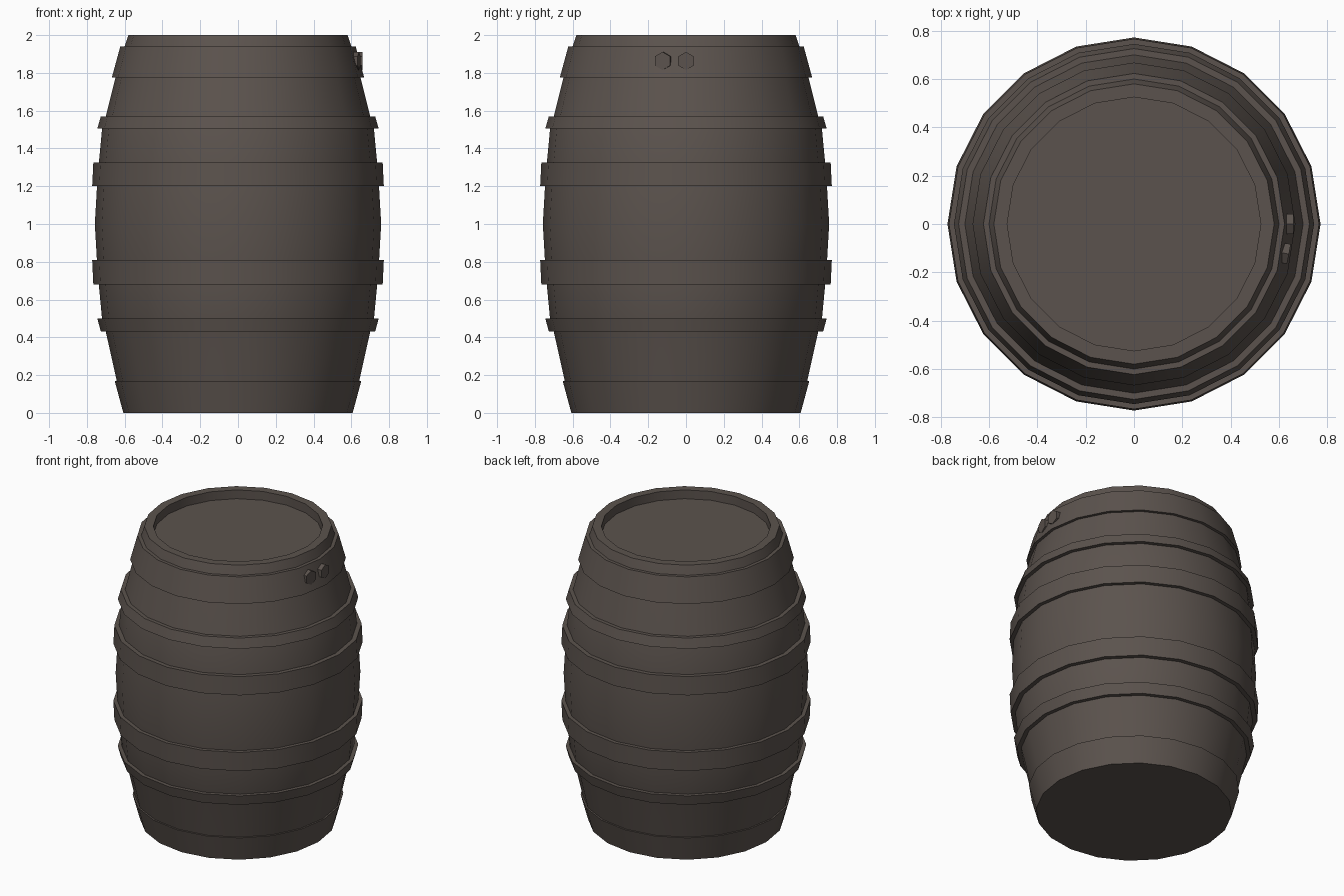
import bpy
import bmesh
from math import cos, sin, tau, radians
from mathutils import Matrix

SIDES = 20

cube = bpy.data.objects.get("Cube")
if cube:
    bpy.data.objects.remove(cube)


def make_material(name, colour):
    mat = bpy.data.materials.new(name)
    mat.use_nodes = True
    mat.diffuse_color = colour
    bsdf = mat.node_tree.nodes["Principled BSDF"]
    bsdf.inputs["Base Color"].default_value = colour
    bsdf.inputs["Roughness"].default_value = 0.9
    return mat


dark_wood = make_material("dark_wood", (0.105, 0.086, 0.075, 1))


def finish(bm, name, smooth=True):
    bmesh.ops.recalc_face_normals(bm, faces=bm.faces)
    mesh = bpy.data.meshes.new(name)
    bm.to_mesh(mesh)
    bm.free()
    mesh.materials.append(dark_wood)
    obj = bpy.data.objects.new(name, mesh)
    bpy.context.collection.objects.link(obj)
    if smooth:
        bpy.ops.object.select_all(action="DESELECT")
        obj.select_set(True)
        bpy.context.view_layer.objects.active = obj
        bpy.ops.object.shade_smooth_by_angle(angle=radians(30))
    return obj


def lathe(name, profile, closed):
    """Revolve (radius, height) points; cap the ends or close the section."""
    bm = bmesh.new()
    rings = [[bm.verts.new((r * cos(tau * i / SIDES), r * sin(tau * i / SIDES), z))
              for i in range(SIDES)] for r, z in profile]
    pairs = list(zip(rings, rings[1:]))
    if closed:
        pairs.append((rings[-1], rings[0]))
    else:
        bm.faces.new(rings[0])
        bm.faces.new(rings[-1])
    for a, b in pairs:
        for i in range(SIDES):
            j = (i + 1) % SIDES
            bm.faces.new((a[i], a[j], b[j], b[i]))
    return finish(bm, name)


# Bulging body with a raised rim around the sunken lid
half = [(0.70, 0.43), (0.72, 0.50), (0.737, 0.68), (0.747, 0.81)]
body = [(0.595, 0.0), (0.642, 0.17)] + half + [(0.758, 1.0)]
body += [(r, 2 - z) for r, z in reversed(half)]
body += [(0.65, 1.77), (0.60, 1.94), (0.58, 2.0), (0.525, 2.0), (0.525, 1.94)]
lathe("barrel_body", body, closed=False)

# Hoops: bottom height, bottom radius, top height, top radius
hoops = {
    "bottom_hoop": (0.0, 0.607, 0.17, 0.653),
    "lower_narrow_hoop": (0.43, 0.726, 0.50, 0.745),
    "lower_wide_hoop": (0.68, 0.766, 0.81, 0.772),
    "upper_wide_hoop": (1.20, 0.772, 1.325, 0.766),
    "upper_narrow_hoop": (1.505, 0.745, 1.57, 0.726),
    "top_hoop": (1.775, 0.668, 1.94, 0.623),
}
for name, (z0, r0, z1, r1) in hoops.items():
    depth = 0.06
    lathe(name, [(r0, z0), (r1, z1), (r1 - depth, z1), (r0 - depth, z0)], closed=True)

# Pair of six-sided rivets on the top hoop
for name, angle, reach in (("centre_rivet", 0, 0.66), ("side_rivet", -11, 0.653)):
    bm = bmesh.new()
    bmesh.ops.create_cone(bm, cap_ends=True, segments=6, radius1=0.048,
                          radius2=0.048, depth=0.05)
    place = (Matrix.Rotation(radians(angle), 4, "Z")
             @ Matrix.Translation((reach - 0.025, 0, 1.863))
             @ Matrix.Rotation(radians(90), 4, "Y")
             @ Matrix.Rotation(radians(90), 4, "Z"))
    bmesh.ops.transform(bm, matrix=place, verts=bm.verts)
    # Turn the hexagon so a corner points up
    bm.normal_update()
    tip = max(bm.verts, key=lambda v: v.co.z).co.z - 1.863
    if tip < 0.045:
        axis = place.to_translation()
        turn = place.to_3x3() @ Matrix.Rotation(radians(30), 3, "Z") @ place.to_3x3().inverted()
        bmesh.ops.rotate(bm, cent=axis, matrix=turn, verts=bm.verts)
    finish(bm, name, smooth=False)
